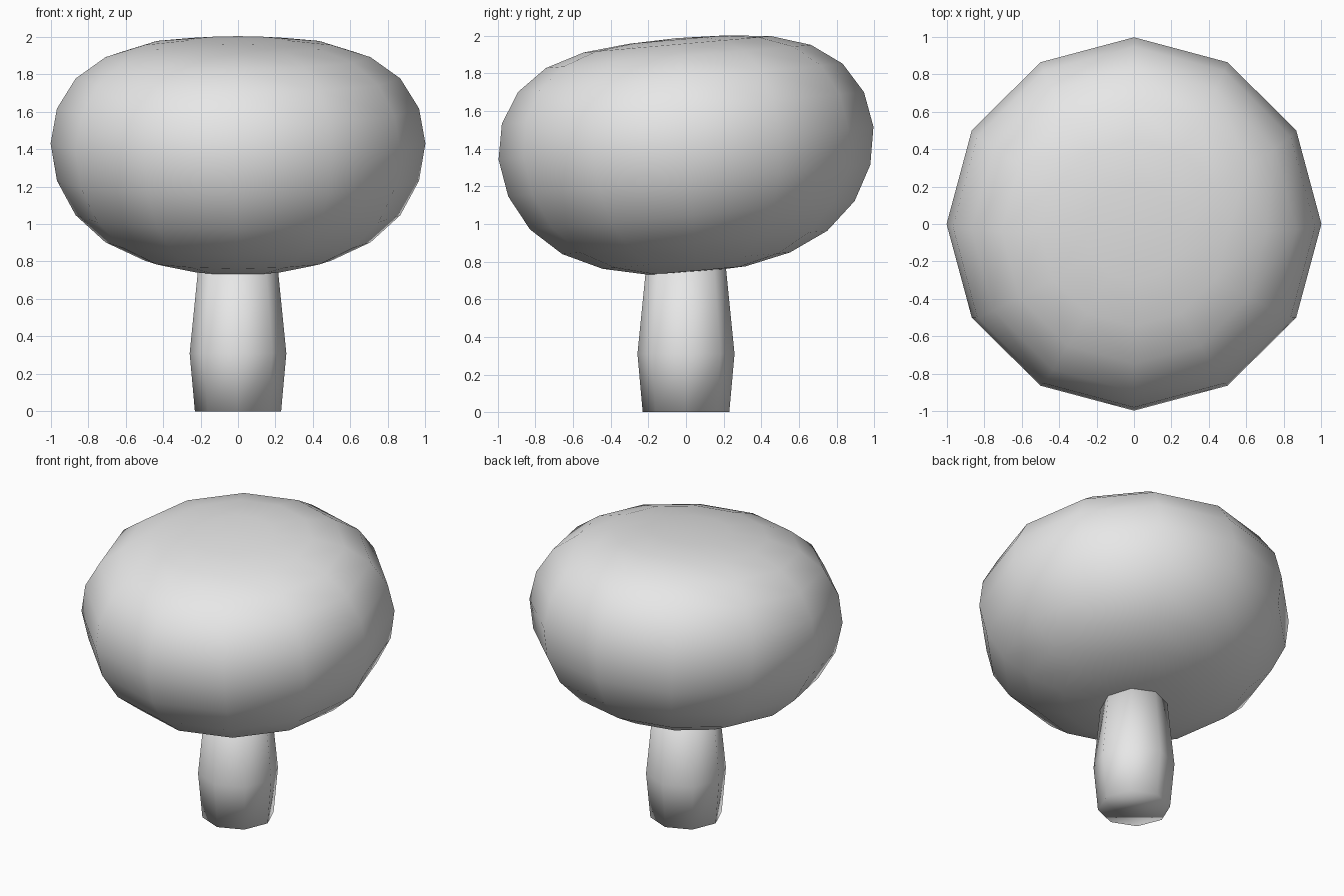
import bpy, bmesh, math
from mathutils import Matrix

cube = bpy.data.objects.get("Cube")
if cube:
    bpy.data.objects.remove(cube, do_unlink=True)

GREY = (0.8, 0.8, 0.8, 1.0)
mat = bpy.data.materials.new("plain grey")
mat.use_nodes = True
mat.diffuse_color = GREY
mat.node_tree.nodes["Principled BSDF"].inputs["Base Color"].default_value = GREY


def finish(bm, name):
    bmesh.ops.recalc_face_normals(bm, faces=bm.faces[:])
    for face in bm.faces:
        face.smooth = True
    mesh = bpy.data.meshes.new(name)
    bm.to_mesh(mesh)
    bm.free()
    mesh.materials.append(mat)
    obj = bpy.data.objects.new(name, mesh)
    bpy.context.collection.objects.link(obj)
    return obj


# Cap: twelve-sided sphere, squashed ring by ring and tipped forward
cap_heights = [-0.69, -0.68, -0.627, -0.53, -0.385, -0.2, 0,
               0.187, 0.348, 0.462, 0.527, 0.552, 0.56]
bm = bmesh.new()
bmesh.ops.create_uvsphere(bm, u_segments=12, v_segments=12, radius=1)
for v in bm.verts:
    ring = round(math.degrees(math.asin(max(-1, min(1, v.co.z)))) / 15)
    v.co.z = cap_heights[ring + 6]
bmesh.ops.transform(bm, verts=bm.verts[:],
                    matrix=Matrix.Translation((0, 0, 1.43)) @ Matrix.Rotation(math.radians(5), 4, 'X'))
finish(bm, "cap")

# Stem: eight-sided, swelling below the middle, its top hidden in the cap
SIDES = 8
bm = bmesh.new()
rings = []
for radius, z in [(0.23, 0), (0.258, 0.31), (0.205, 0.84)]:
    rings.append([bm.verts.new((radius * math.cos(math.tau * i / SIDES),
                                radius * math.sin(math.tau * i / SIDES), z)) for i in range(SIDES)])
for low, high in zip(rings, rings[1:]):
    for i in range(SIDES):
        j = (i + 1) % SIDES
        bm.faces.new((low[i], low[j], high[j], high[i]))
bm.faces.new(rings[0])
bm.faces.new(rings[-1])
finish(bm, "stem")
